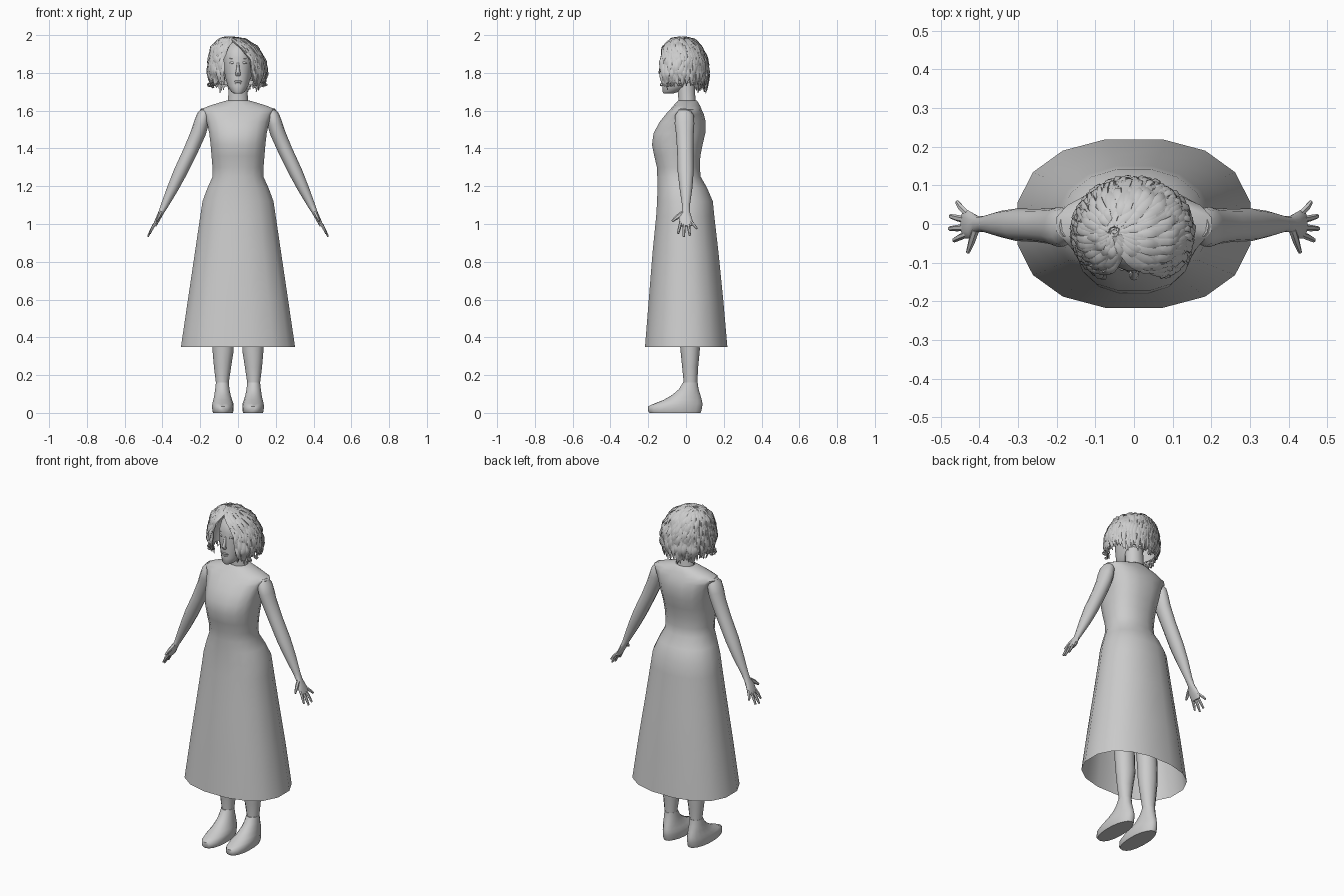
import bpy, bmesh, math, random
from mathutils import Vector
random.seed(4)


def finish(name, bm, mirror=False, angle=50, subdiv=0):
    bmesh.ops.recalc_face_normals(bm, faces=bm.faces)
    me = bpy.data.meshes.new(name)
    bm.to_mesh(me)
    bm.free()
    for p in me.polygons:
        p.use_smooth = True
    me.set_sharp_from_angle(angle=math.radians(angle))
    ob = bpy.data.objects.new(name, me)
    bpy.context.collection.objects.link(ob)
    if mirror:
        ob.modifiers.new("mirror", 'MIRROR')
    if subdiv:
        ob.modifiers.new("smooth", 'SUBSURF').levels = subdiv
        ob.modifiers["smooth"].render_levels = subdiv
    return ob


def bridge(bm, rings, cap0=True, cap1=True):
    vs = [[bm.verts.new(p) for p in r] for r in rings]
    n = len(rings[0])
    for a, b in zip(vs, vs[1:]):
        for i in range(n):
            j = (i + 1) % n
            bm.faces.new((a[i], a[j], b[j], b[i]))
    if cap0:
        bm.faces.new(vs[0][::-1])
    if cap1:
        bm.faces.new(vs[-1])


def loft(bm, rows, n=16, **caps):
    """rows: z, centre x, half width, front y, back y, squareness"""
    rings = []
    for z, cx, rx, yf, yb, p in rows:
        ring = []
        for i in range(n):
            a = 2 * math.pi * (i + .5) / n
            c, s = [math.copysign(abs(f) ** (2 / p), f) / math.cos(math.pi / n) ** (2 / p)
                    for f in (math.cos(a), math.sin(a))]
            ring.append((cx + rx * c, (yf + yb) / 2 + (yb - yf) / 2 * s, z))
        rings.append(ring)
    bridge(bm, rings, **caps)


def tube(bm, pts, n=8, ref=(0, 1, 0)):
    """pts: x, y, z, half size along ref, half size across"""
    P = [Vector(p[:3]) for p in pts]
    rings = []
    for k, p in enumerate(pts):
        d = (P[min(k + 1, len(P) - 1)] - P[max(k - 1, 0)]).normalized()
        s = Vector(ref)
        s = (s - d * s.dot(d)).normalized()
        t = d.cross(s)
        rings.append([P[k] + s * p[3] * math.cos(2 * math.pi * i / n)
                      + t * p[4] * math.sin(2 * math.pi * i / n) for i in range(n)])
    bridge(bm, rings)


# dress: open-bottomed skirt and fitted bodice
bm = bmesh.new()
loft(bm, [(.35, 0, .302, -.217, .219, 2.3), (.6, 0, .265, -.197, .197, 2.3),
          (.85, 0, .228, -.177, .172, 2.2), (1.04, 0, .2, -.158, .15, 2.2),
          (1.12, 0, .188, -.153, .142, 2.2), (1.19, 0, .162, -.151, .112, 2.2),
          (1.25, 0, .135, -.152, .078, 2.2), (1.3, 0, .135, -.154, .073, 2.2),
          (1.36, 0, .14, -.168, .076, 2.3), (1.42, 0, .145, -.18, .088, 2.4),
          (1.48, 0, .152, -.172, .102, 2.5), (1.54, 0, .165, -.14, .104, 2.4),
          (1.58, 0, .182, -.108, .095, 2.3), (1.605, 0, .2, -.085, .083, 2.2),
          (1.625, 0, .155, -.068, .075, 2.1), (1.645, 0, .09, -.05, .064, 2),
          (1.655, 0, .055, -.04, .055, 2)], n=16, cap0=False)
finish("dress", bm)

# neck
bm = bmesh.new()
loft(bm, [(1.6, 0, .065, -.045, .06, 2), (1.66, 0, .052, -.04, .05, 2),
          (1.76, 0, .05, -.05, .045, 2)], n=12)
finish("neck", bm)

# head
bm = bmesh.new()
loft(bm, [(1.69, 0, .02, -.118, -.07, 2), (1.70, 0, .036, -.124, -.04, 2),
          (1.73, 0, .054, -.124, .02, 2.1), (1.78, 0, .068, -.124, .065, 2.2),
          (1.83, 0, .076, -.122, .085, 2.2), (1.88, 0, .077, -.122, .09, 2.2),
          (1.92, 0, .07, -.11, .08, 2.1), (1.955, 0, .045, -.08, .05, 2),
          (1.965, 0, .02, -.045, .02, 2)], n=20)
finish("head", bm)

# face details
bm = bmesh.new()
tube(bm, [(0, -.118, 1.855, .006, .006), (0, -.126, 1.825, .008, .008),
          (0, -.134, 1.80, .012, .013), (0, -.124, 1.787, .008, .012)])
for z, w in ((1.755, .024), (1.745, .02)):
    tube(bm, [(-w, -.116, z, .002, .002), (-w / 2, -.122, z, .005, .005),
              (0, -.125, z, .005, .005), (w / 2, -.122, z, .005, .005),
              (w, -.116, z, .002, .002)], ref=(0, 0, 1))
for sx in (-1, 1):
    for z, r in ((1.852, .007), (1.875, .003)):
        tube(bm, [(sx * .016, -.116, z, .002, .002), (sx * .031, -.114, z + .002, r, r),
                  (sx * .048, -.106, z, .002, .002)], ref=(0, 0, 1))
finish("face_details", bm)

# arms
bm = bmesh.new()
tube(bm, [(.172, -.005, 1.605, .03, .022), (.183, -.008, 1.575, .05, .035),
          (.195, -.008, 1.53, .052, .04), (.211, -.006, 1.48, .047, .04),
          (.25, -.004, 1.39, .043, .038), (.305, -.002, 1.275, .042, .036),
          (.345, 0, 1.19, .034, .03), (.388, 0, 1.1, .021, .02),
          (.405, 0, 1.065, .021, .015), (.42, -.004, 1.035, .034, .013),
          (.435, 0, 1.005, .038, .011), (.441, 0, .99, .033, .009)], n=12)
# fingers and thumb
for y0, y1, x, z in ((-.027, -.042, .466, .95), (-.009, -.012, .477, .933),
                     (.01, .02, .475, .94), (.027, .057, .458, .975)):
    m = (.437 + x) / 2
    tube(bm, [(.432, y0, 1.012, .008, .008), (m, (y0 + y1) / 2, (1.012 + z) / 2, .0085, .008),
              (x, y1, z, .006, .005)], n=6)
tube(bm, [(.41, -.015, 1.06, .012, .01), (.42, -.045, 1.038, .012, .009),
          (.43, -.073, 1.015, .006, .005)], n=6, ref=(0, 1, -1.2))
finish("arms", bm, mirror=True)

# legs
bm = bmesh.new()
tube(bm, [(.09, 0, 1.05, .08, .08), (.088, 0, .8, .075, .074), (.082, .005, .55, .056, .058),
          (.08, .018, .42, .054, .058), (.079, .022, .33, .051, .056),
          (.082, .022, .24, .042, .045), (.083, .024, .16, .036, .034),
          (.083, .022, .1, .037, .034)], n=12)
finish("legs", bm, mirror=True)

# feet with a sole, instep and narrower heel
bm = bmesh.new()
loft(bm, [(0, .08, .052, -.192, .075, 2.3), (.012, .08, .056, -.2, .08, 2.3),
          (.035, .08, .057, -.198, .084, 2.2), (.05, .08, .056, -.165, .085, 2.2),
          (.068, .081, .05, -.118, .082, 2.1), (.095, .082, .043, -.072, .075, 2),
          (.125, .083, .038, -.037, .066, 2), (.16, .083, .034, -.016, .061, 2)], n=18)
for v in bm.verts:
    if v.co.z < .08:
        v.co.x = .08 + (v.co.x - .08) * (1 - max(0, v.co.y) * 2.5)
finish("shoes", bm, mirror=True)

# hair: every lock runs from the whorl over the skull and parts round the face
PROFILE = [(0, 1.984, .04), (.2, 1.972, .42), (.38, 1.93, .77), (.58, 1.86, .97),
           (.8, 1.775, 1.02), (1, 1.69, .9)]


def hair_point(u, t, lift=0, drop=0):
    k = max(i for i in range(5) if PROFILE[i][0] <= t)
    (t0, z0, s0), (t1, z1, s1) = PROFILE[k:k + 2]
    f = (t - t0) / (t1 - t0)
    z, s = z0 + (z1 - z0) * f, s0 + (s1 - s0) * f
    gap = math.radians(31) * min(1, max(0, t - .15) / .4)
    a = -math.pi / 2 + gap + u * (2 * math.pi - 2 * gap)
    back = max(0, math.sin(a))
    r = s + lift / .14
    return Vector((-.05 * (1 - t) ** 2 + .147 * r * math.cos(a),
                   -.02 + .132 * r * math.sin(a),
                   z + lift * (1 - s) + t * t * (.03 * (1 - back) + drop))), a


# under-layer of hair
bm = bmesh.new()
grid = [[bm.verts.new(hair_point(i / 32, .9 * j / 10, -.012)[0]) for i in range(33)]
        for j in range(11)]
for j in range(10):
    for i in range(32):
        bm.faces.new((grid[j][i], grid[j][i + 1], grid[j + 1][i + 1], grid[j + 1][i]))
finish("hair_base", bm, angle=60)

# wavy locks in three overlapping layers
bm = bmesh.new()
for count, start, end, lift in ((46, 0, .72, .004), (64, .3, 1, 0), (54, .5, 1, .004)):
    for i in range(count):
        u0 = (i + .5) / count
        phase, drop = random.uniform(0, 6.3), random.uniform(-.012, .025)
        bend = random.uniform(-.012, .012)
        last = end - random.uniform(0, .08)
        pts = []
        for k in range(15):
            q = k / 14
            t = start + (last - start) * q
            u = min(1, max(0, u0 + bend * q + .004 * math.sin(15 * t + phase)))
            p, a = hair_point(u, t, lift + .004 * math.sin(22 * t + phase), drop)
            w = .0125 * min(1, .35 + 2.5 * q, .25 + 2.6 * (1 - q))
            pts.append((*p, w, w * .6))
            if k == 7:
                ref = (-math.sin(a), math.cos(a), .05)
        tube(bm, pts, n=5, ref=ref)
# curled ends beside the face and neck
for i in range(14):
    u = random.choice((random.uniform(0, .2), random.uniform(.8, 1)))
    p, a = hair_point(u, .93)
    r = random.uniform(.008, .013)
    out = Vector((math.cos(a), math.sin(a), 0))
    pts = [(*(p + out * r * (1 - math.cos(k * .8)) + Vector((0, 0, -r * math.sin(k * .8) - .002 * k))),
            .006 - .0006 * k, .005 - .0005 * k) for k in range(7)]
    tube(bm, pts, n=5, ref=(-math.sin(a), math.cos(a), 0))
finish("hair_locks", bm, angle=60)
